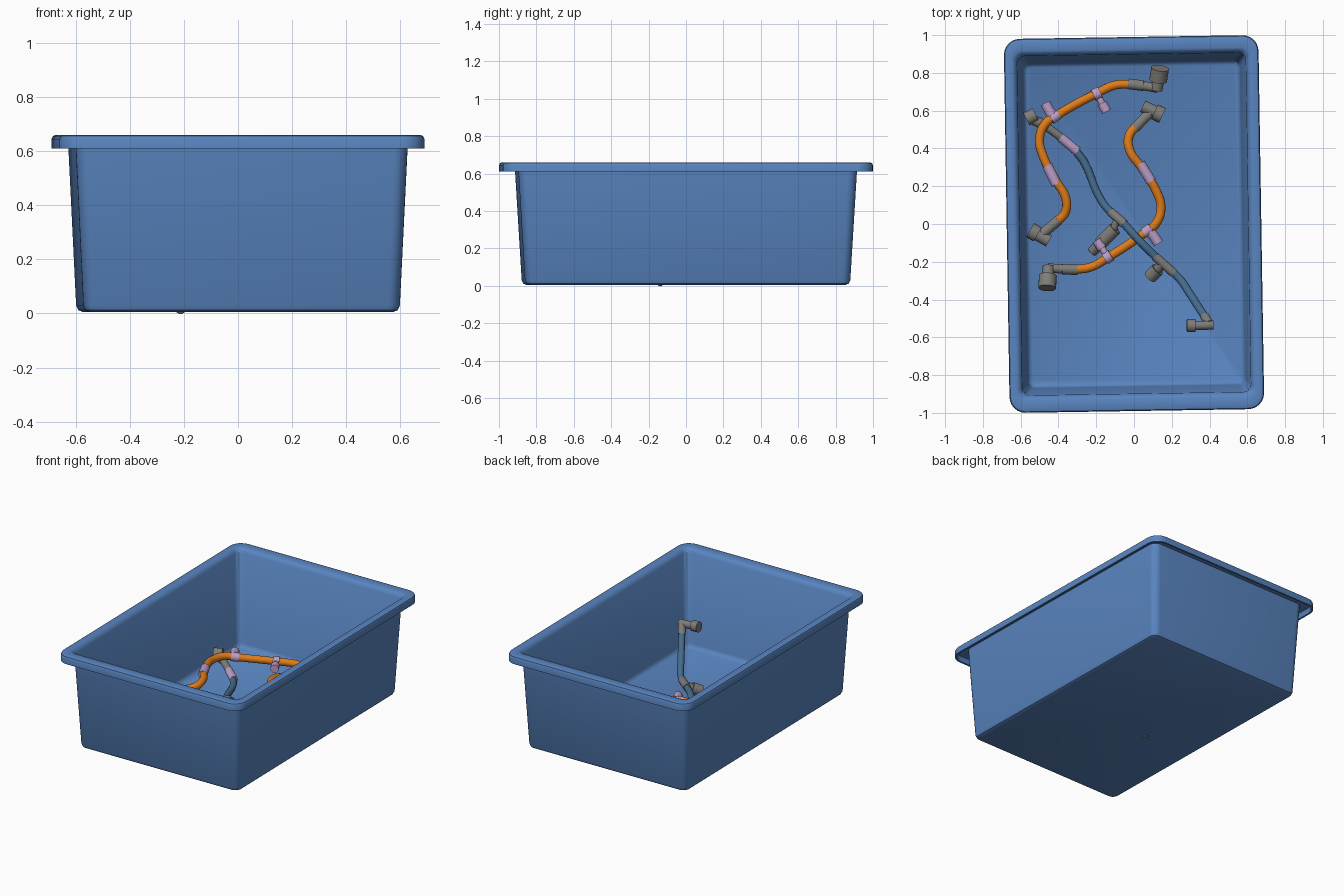
import bpy, bmesh, math
from mathutils import Vector, Matrix

cube = bpy.data.objects.get("Cube")
if cube:
    bpy.data.objects.remove(cube, do_unlink=True)


def material(name, rgb):
    m = bpy.data.materials.new(name)
    m.use_nodes = True
    m.diffuse_color = (*rgb, 1)
    m.node_tree.nodes["Principled BSDF"].inputs["Base Color"].default_value = (*rgb, 1)
    return m


BIN = material("bin blue", (0.1, 0.235, 0.53))
ORANGE = material("hose orange", (0.74, 0.2, 0.01))
PINK = material("pale pink", (0.5, 0.34, 0.58))
GREY = material("fitting grey", (0.21, 0.205, 0.19))
STEEL = material("pipe steel blue", (0.06, 0.15, 0.27))


def finish(ob, mat, angle=40):
    ob.data.materials.clear()
    ob.data.materials.append(mat)
    bpy.ops.object.select_all(action="DESELECT")
    ob.select_set(True)
    bpy.context.view_layer.objects.active = ob
    bpy.ops.object.shade_smooth_by_angle(angle=math.radians(angle))
    return ob


def from_bmesh(name, bm, mat):
    bmesh.ops.recalc_face_normals(bm, faces=bm.faces)
    me = bpy.data.meshes.new(name)
    bm.to_mesh(me)
    bm.free()
    ob = bpy.data.objects.new(name, me)
    bpy.context.collection.objects.link(ob)
    return finish(ob, mat)


def rod(name, a, b, radius, mat):
    """Capped cylinder between two points."""
    a, b = Vector(a), Vector(b)
    d = b - a
    m = Matrix.Translation((a + b) / 2) @ d.to_track_quat("Z", "Y").to_matrix().to_4x4()
    bm = bmesh.new()
    bmesh.ops.create_cone(bm, cap_ends=True, segments=20, radius1=radius,
                          radius2=radius, depth=d.length, matrix=m)
    return from_bmesh(name, bm, mat)


def tube(name, points, radius, mat):
    """Smooth bent tube through the points."""
    cu = bpy.data.curves.new(name, "CURVE")
    cu.dimensions = "3D"
    cu.bevel_depth = radius
    cu.bevel_resolution = 4
    cu.resolution_u = 8
    cu.use_fill_caps = True
    sp = cu.splines.new("BEZIER")
    sp.bezier_points.add(len(points) - 1)
    for bp, p in zip(sp.bezier_points, points):
        bp.co = p
        bp.handle_left_type = bp.handle_right_type = "AUTO"
    ob = bpy.data.objects.new(name, cu)
    bpy.context.collection.objects.link(ob)
    bpy.ops.object.select_all(action="DESELECT")
    ob.select_set(True)
    bpy.context.view_layer.objects.active = ob
    bpy.ops.object.convert(target="MESH")
    return finish(bpy.context.view_layer.objects.active, mat)


# Bin: rounded rectangles skinned from the underside, round the rim, to the inner floor
def ring(bm, hw, hl, r, z, steps=6):
    verts = []
    for k, (sx, sy) in enumerate(((1, 1), (-1, 1), (-1, -1), (1, -1))):
        for i in range(steps + 1):
            t = math.pi / 2 * (k + i / steps)
            verts.append(bm.verts.new((sx * (hw - r) + r * math.cos(t),
                                       sy * (hl - r) + r * math.sin(t), z)))
    return verts


profile = [
    (.56, .845, .03, .005), (.577, .862, .04, .012), (.585, .87, .045, .03),
    (.613, .905, .05, .61), (.615, .908, .05, .645),
    (.657, .973, .07, .645), (.662, .978, .075, .61),
    (.674, .99, .085, .61), (.674, .99, .085, .645), (.669, .985, .08, .656),
    (.658, .973, .07, .66), (.632, .925, .05, .66), (.62, .914, .045, .655),
    (.605, .898, .04, .635), (.575, .86, .035, .05), (.568, .853, .03, .032),
    (.552, .837, .025, .022),
]
bm = bmesh.new()
rings = [ring(bm, *p) for p in profile]
for lo, hi in zip(rings, rings[1:]):
    for i in range(len(lo)):
        j = (i + 1) % len(lo)
        bm.faces.new((lo[i], lo[j], hi[j], hi[i]))
bm.faces.new(rings[0])
bm.faces.new(rings[-1])
storage_bin = from_bmesh("storage_bin", bm, BIN)
storage_bin.rotation_euler.z = 0.016


# Orange hose with fittings, placed by a matrix
def hose(label, m):
    def at(*pts):
        return [m @ Vector(p) for p in pts]

    def part(name, a, b, r, mat):
        rod(f"{label}_{name}", *at(a, b), r, mat)

    tube(f"{label}_hose", at(
        (-.41, .01, .1), (-.365, .06, .11), (-.36, .13, .12), (-.42, .24, .12),
        (-.485, .37, .115), (-.5, .45, .11), (-.47, .53, .11), (-.4, .58, .1),
        (-.2, .69, .085), (-.1, .735, .08), (-.02, .74, .08)), .024, ORANGE)
    # Start elbow
    part("start_neck", (-.4, .02, .1), (-.5, -.065, .09), .027, GREY)
    part("start_elbow", (-.45, -.09, .09), (-.52, -.05, .09), .033, GREY)
    part("start_cap", (-.51, -.055, .09), (-.55, -.032, .09), .043, GREY)
    # Pink sleeve and two branch tees
    part("sleeve", (-.41, .21, .12), (-.46, .31, .118), .0275, PINK)
    part("first_tee", (-.44, .555, .106), (-.4, .58, .1), .028, PINK)
    part("first_branch", (-.42, .565, .103), (-.44, .6, .103), .022, PINK)
    part("first_outlet", (-.435, .575, .103), (-.47, .64, .1), .027, PINK)
    part("second_tee", (-.215, .68, .087), (-.18, .698, .084), .032, PINK)
    part("second_branch", (-.197, .69, .085), (-.165, .63, .085), .018, PINK)
    part("second_outlet", (-.17, .64, .085), (-.145, .595, .085), .026, PINK)
    # End elbow with a wide cap
    part("end_collar", (-.03, .742, .08), (.05, .732, .085), .028, GREY)
    part("end_neck", (.05, .732, .085), (.125, .718, .09), .024, GREY)
    part("end_elbow", (.12, .71, .09), (.13, .77, .105), .031, GREY)
    part("end_cap", (.128, .76, .1), (.138, .825, .125), .047, GREY)


hose("left", Matrix.Identity(4))
hose("right", Matrix.Translation((.098, .603, 0)) @ Matrix.Rotation(math.radians(185), 4, "Z")
     @ Matrix.Translation((.5, .065, 0)))

# Thin steel pipe running diagonally, rising at its front end
tube("steel_pipe_lower", [(-.31, .39, .05), (-.26, .32, .05), (-.19, .155, .06),
                          (-.14, .08, .08), (-.1, .045, .1)], .021, STEEL)
tube("steel_pipe_middle", [(-.06, .01, .12), (.03, -.09, .14), (.12, -.18, .13)], .021, STEEL)
tube("steel_pipe_riser", [(.2, -.25, .12), (.25, -.3, .13), (.29, -.36, .18),
                          (.4, -.53, .33)], .021, STEEL)
rod("pipe_sleeve", (-.39, .46, .06), (-.3, .385, .05), .025, PINK)
rod("pipe_start_neck", (-.51, .55, .08), (-.385, .458, .06), .022, GREY)
rod("pipe_start_cap", (-.57, .555, .09), (-.52, .58, .09), .037, GREY)
rod("pipe_start_elbow", (-.55, .56, .085), (-.49, .53, .08), .027, GREY)

# First tee and its drooping outlet
rod("rear_tee", (-.125, .065, .09), (-.05, 0, .122), .024, GREY)
rod("rear_tee_neck", (-.085, .03, .105), (-.115, -.04, .09), .02, GREY)
rod("rear_tee_barrel", (-.1, -.025, .09), (-.18, -.105, .06), .036, GREY)
rod("rear_tee_tip", (-.17, -.095, .06), (-.22, -.145, .021), .027, GREY)

# Second tee
rod("front_tee", (.11, -.17, .13), (.21, -.26, .12), .024, GREY)
rod("front_tee_neck", (.15, -.21, .12), (.11, -.255, .09), .026, GREY)
rod("front_tee_cap", (.125, -.24, .1), (.085, -.28, .075), .036, GREY)

# Raised end elbow
rod("raised_collar", (.375, -.49, .295), (.4, -.53, .345), .024, GREY)
rod("raised_elbow", (.42, -.535, .345), (.31, -.538, .35), .024, GREY)
rod("raised_cap", (.325, -.538, .35), (.28, -.538, .352), .034, GREY)
